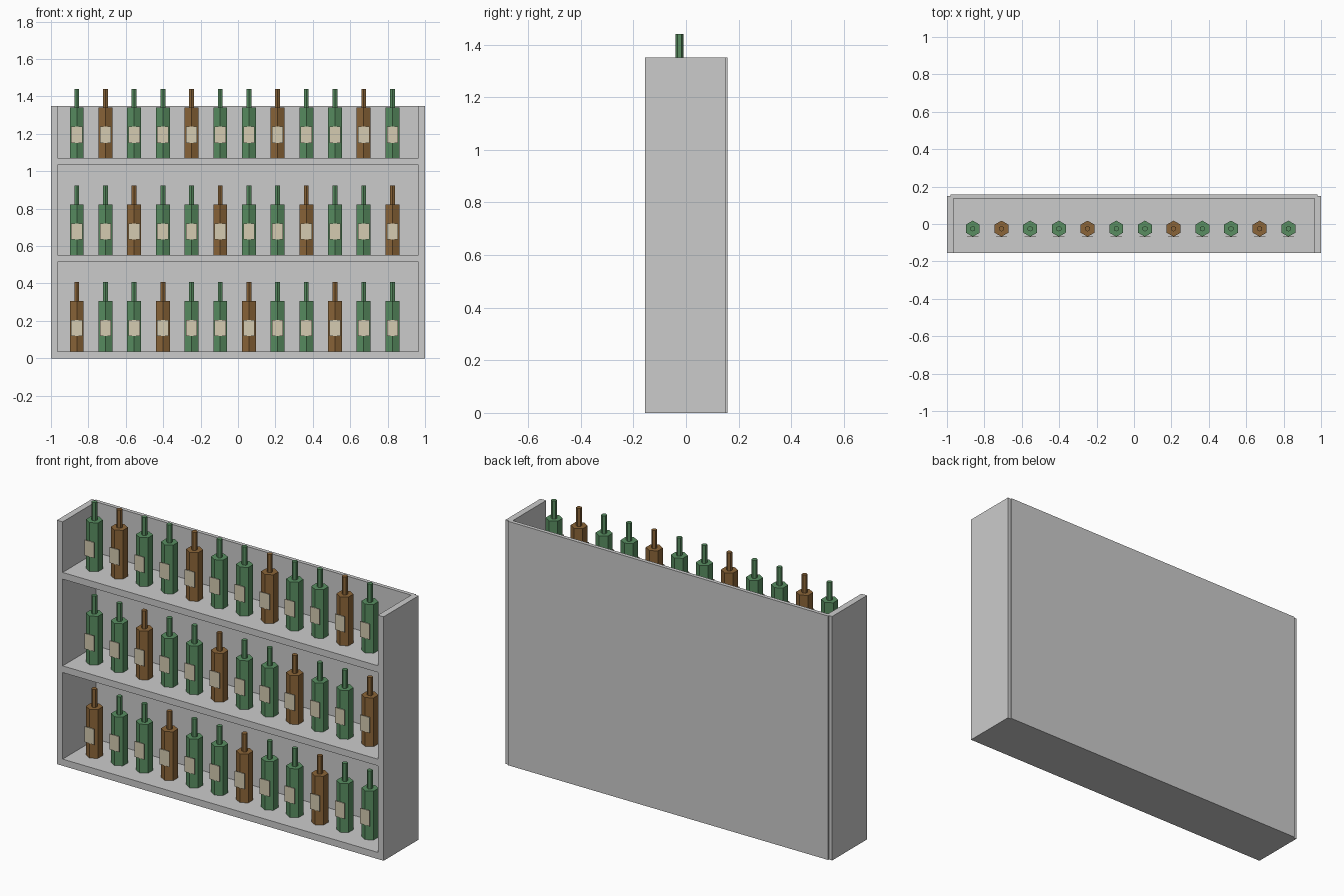
import bpy
import math

if "Cube" in bpy.data.objects:
    bpy.data.objects.remove(bpy.data.objects["Cube"])


def material(name, rgb):
    m = bpy.data.materials.new(name)
    m.diffuse_color = (*rgb, 1)
    m.use_nodes = True
    m.node_tree.nodes["Principled BSDF"].inputs["Base Color"].default_value = m.diffuse_color
    return m


GREEN = material("green_glass", (0.10, 0.27, 0.12))
BROWN = material("brown_glass", (0.26, 0.13, 0.04))
PAPER = material("label_paper", (0.66, 0.60, 0.44))


def finish(name, mat):
    ob = bpy.context.object
    ob.name = name
    if mat:
        ob.data.materials.append(mat)
    return ob


def box(name, lo, hi, mat=None):
    bpy.ops.mesh.primitive_cube_add(
        size=1, location=[(a + b) / 2 for a, b in zip(lo, hi)])
    ob = finish(name, mat)
    ob.scale = [b - a for a, b in zip(lo, hi)]
    bpy.ops.object.transform_apply(location=False, rotation=False, scale=True)
    return ob


def hexagon(name, r, x, y, z0, z1, mat):
    bpy.ops.mesh.primitive_cylinder_add(
        vertices=6, radius=r, depth=z1 - z0, location=(x, y, (z0 + z1) / 2))
    return finish(name, mat)


# Cabinet: sides, back panel and three boards
FRONT, T = -0.155, 0.035
for side, x in (("left", -1), ("right", 1 - T)):
    box(side + "_side", (x, FRONT, 0), (x + T, 0.15, 1.35))
box("back_panel", (-0.98, 0.136, 0), (0.98, 0.157, 1.35))
BOARD_TOPS = (0.037, 0.553, 1.07)
for row, z in enumerate(BOARD_TOPS):
    box(f"shelf_{row}", (-1 + T, FRONT, max(0, z - T - 0.002)), (1 - T, 0.136, z))

# Bottles: hexagonal body, neck and front label, every third one brown
Y, R = -0.025, 0.043
for row, z in enumerate(BOARD_TOPS):
    for i in range(12):
        x = -0.862 + i * 0.1534
        glass = BROWN if (i + row) % 3 == 0 else GREEN
        tag = f"{row}_{i}"
        hexagon("bottle_body_" + tag, R, x, Y, z, z + 0.27, glass)
        hexagon("bottle_neck_" + tag, 0.015, x, Y, z + 0.27, z + 0.37, glass)
        box("bottle_label_" + tag, (x - 0.03, Y - R - 0.002, z + 0.082),
            (x + 0.03, Y - R + 0.002, z + 0.168), PAPER)
